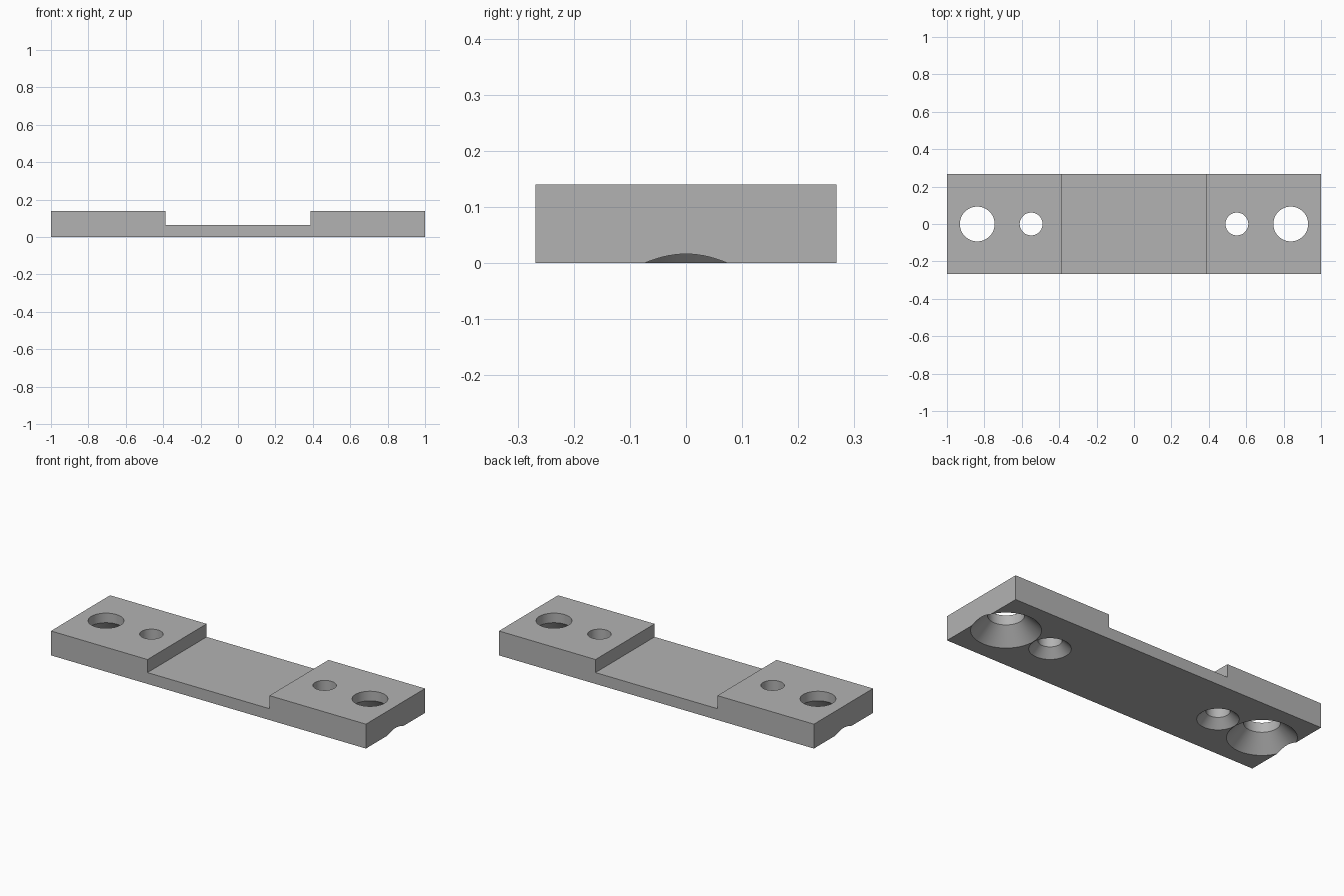
import bpy
import bmesh

if "Cube" in bpy.data.objects:
    bpy.data.objects.remove(bpy.data.objects["Cube"])

HALF_WIDTH = 0.268
HEIGHT = 0.14
RECESS_Z = 0.065
RECESS_X = 0.387
SEGMENTS = 96

grey = bpy.data.materials.new("plain grey")
grey.use_nodes = True
colour = (0.45, 0.45, 0.45, 1)
grey.diffuse_color = colour
grey.node_tree.nodes["Principled BSDF"].inputs["Base Color"].default_value = colour


def add_object(name, bm):
    bmesh.ops.recalc_face_normals(bm, faces=bm.faces[:])
    mesh = bpy.data.meshes.new(name)
    bm.to_mesh(mesh)
    bm.free()
    mesh.materials.append(grey)
    obj = bpy.data.objects.new(name, mesh)
    bpy.context.collection.objects.link(obj)
    return obj


# Stepped plate: side profile extruded across the width
half = [(1, 0), (1, HEIGHT), (RECESS_X, HEIGHT), (RECESS_X, RECESS_Z)]
outline = half + [(-x, z) for x, z in reversed(half)]
bm = bmesh.new()
side = bm.faces.new([bm.verts.new((x, -HALF_WIDTH, z)) for x, z in outline])
extruded = bmesh.ops.extrude_face_region(bm, geom=[side], use_keep_orig=True)
moved = [g for g in extruded["geom"] if isinstance(g, bmesh.types.BMVert)]
bmesh.ops.translate(bm, verts=moved, vec=(0, 2 * HALF_WIDTH, 0))
plate = add_object("mounting_plate", bm)


# Countersunk hole: 45 degree cone from below, straight bore above
def hole_cutter(name, x, bore, rim):
    margin = 0.02
    levels = [(rim + margin, -margin), (bore, rim - bore), (bore, HEIGHT + margin)]
    bm = bmesh.new()
    rings = []
    for radius, z in levels:
        ring = bmesh.ops.create_circle(bm, segments=SEGMENTS, radius=radius)["verts"]
        bmesh.ops.translate(bm, verts=ring, vec=(x, 0, z))
        rings.append(ring)
    for low, high in zip(rings, rings[1:]):
        for i in range(SEGMENTS):
            j = (i + 1) % SEGMENTS
            bm.faces.new((low[i], low[j], high[j], high[i]))
    bm.faces.new(rings[0])
    bm.faces.new(rings[-1])
    cutter = add_object(name, bm)
    cutter.hide_render = True
    return cutter


bpy.context.view_layer.objects.active = plate
for sign in (-1, 1):
    for name, x, bore, rim in (("large_hole", 0.838, 0.093, 0.178),
                               ("small_hole", 0.55, 0.061, 0.107)):
        cutter = hole_cutter(name, sign * x, bore, rim)
        cut = plate.modifiers.new(name, "BOOLEAN")
        cut.operation = "DIFFERENCE"
        cut.solver = "EXACT"
        cut.object = cutter
        bpy.ops.object.modifier_apply(modifier=cut.name)
        bpy.data.objects.remove(cutter)

# Smooth bores and cones, crisp edges
bpy.ops.object.select_all(action="DESELECT")
plate.select_set(True)
bpy.ops.object.shade_smooth_by_angle(angle=0.5)
